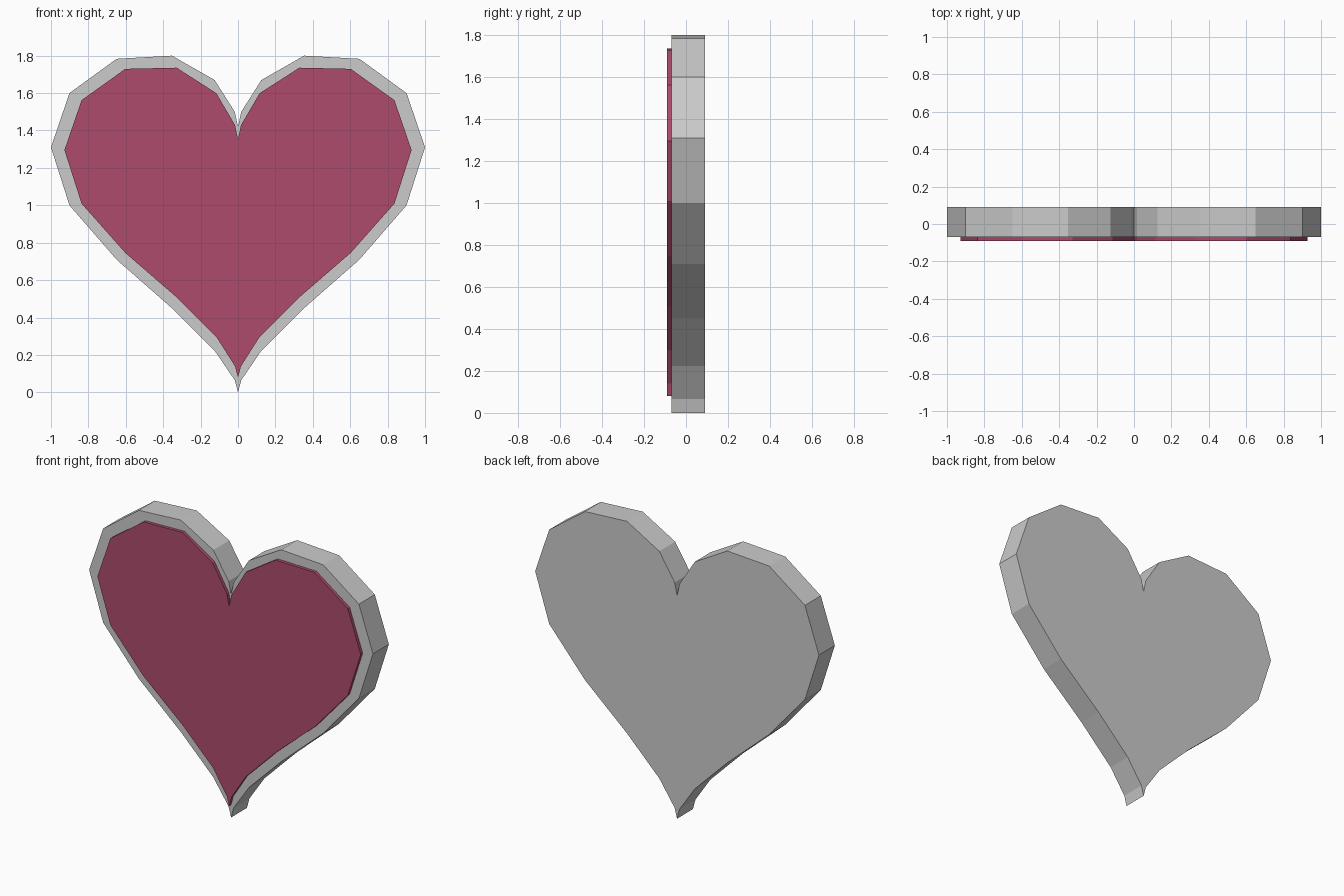
import bpy, bmesh
from math import sin, cos, radians

if "Cube" in bpy.data.objects:
    bpy.data.objects.remove(bpy.data.objects["Cube"])

STEPS = 12  # segments per half heart


def heart_prism(name, heights, width, y_front, y_back, color=None):
    # Half profile from notch to tip, mirrored into a full outline
    half = [(width * sin(radians(15 * i)) ** 3, z) for i, z in enumerate(heights)]
    half[0], half[-1] = (0, heights[0]), (0, heights[-1])
    outline = half + [(-x, z) for x, z in reversed(half[1:-1])]
    bm = bmesh.new()
    face = bm.faces.new([bm.verts.new((x, y_front, z)) for x, z in outline])
    ext = bmesh.ops.extrude_face_region(bm, geom=[face], use_keep_orig=True)
    for v in ext["geom"]:
        if isinstance(v, bmesh.types.BMVert):
            v.co.y = y_back
    bmesh.ops.recalc_face_normals(bm, faces=bm.faces)
    mesh = bpy.data.meshes.new(name)
    bm.to_mesh(mesh)
    bm.free()
    obj = bpy.data.objects.new(name, mesh)
    bpy.context.collection.objects.link(obj)
    if color:
        mat = bpy.data.materials.new(name + "_material")
        mat.diffuse_color = color
        mat.use_nodes = True
        mat.node_tree.nodes["Principled BSDF"].inputs["Base Color"].default_value = mat.diffuse_color
        mesh.materials.append(mat)
    return obj


# Grey backing heart
backing = [1.42, 1.50, 1.67, 1.80, 1.783, 1.60, 1.31, 1.00, 0.71, 0.45, 0.223, 0.065, 0]
heart_prism("heart_backing", backing, 1.0, -0.07, 0.09)


# Raised red panel on the front, from the heart curve
def curve_z(t):
    return (13 * cos(t) - 5 * cos(2 * t) - 2 * cos(3 * t) - cos(4 * t) + 17) / 16


panel = [0.08 + 0.926 * curve_z(radians(15 * i)) for i in range(STEPS + 1)]
heart_prism("heart_panel", panel, 0.928, -0.09, -0.07, (0.42, 0.07, 0.15, 1))
